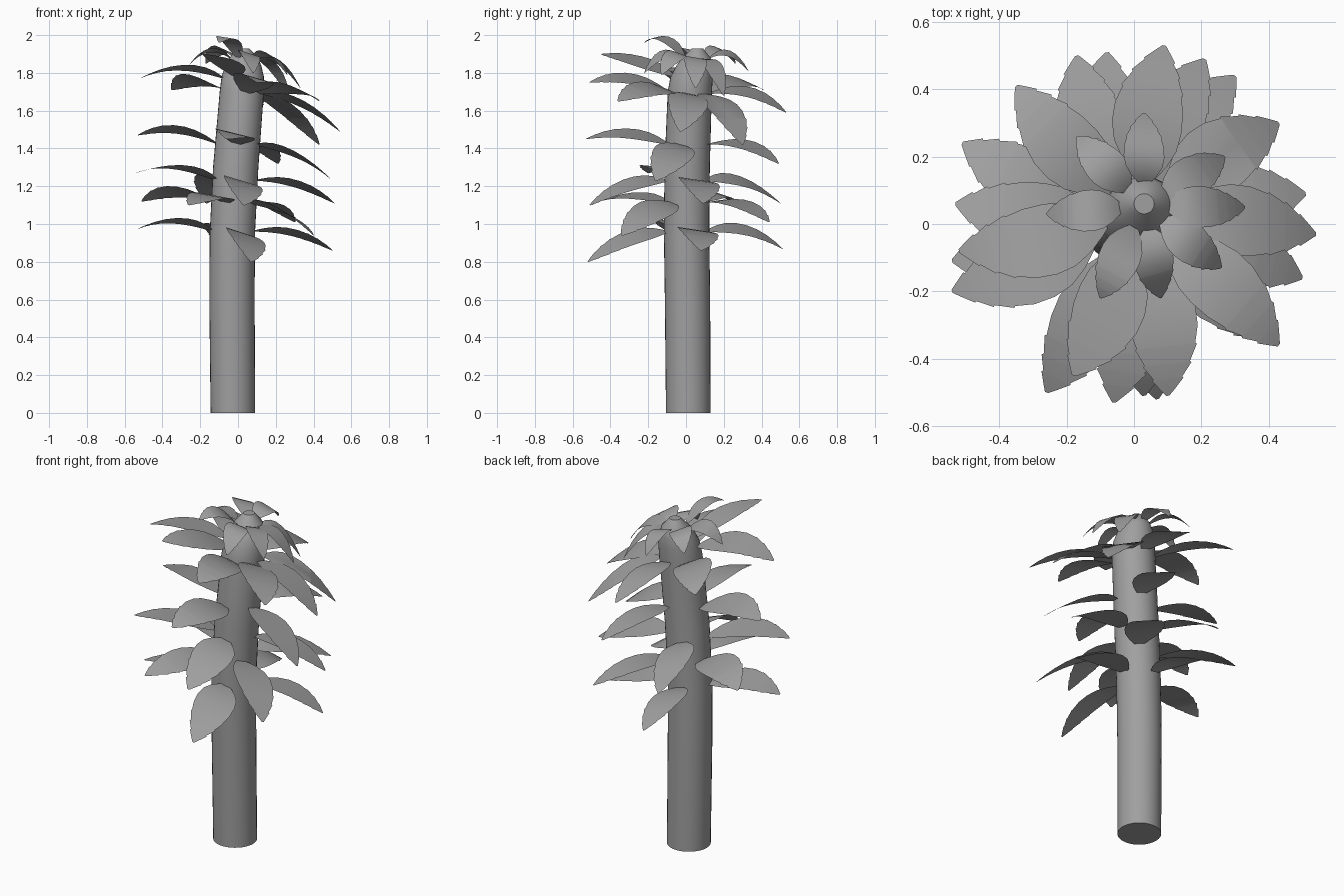
import bpy, bmesh, math
from mathutils import Vector

cube = bpy.data.objects.get("Cube")
if cube:
    bpy.data.objects.remove(cube, do_unlink=True)

grey = bpy.data.materials.new("plain grey")
grey.use_nodes = True
colour = (0.35, 0.35, 0.35, 1)
grey.diffuse_color = colour
grey.node_tree.nodes["Principled BSDF"].inputs["Base Color"].default_value = colour


def finish(name, bm):
    mesh = bpy.data.meshes.new(name)
    bmesh.ops.recalc_face_normals(bm, faces=bm.faces)
    bm.to_mesh(mesh)
    bm.free()
    mesh.materials.append(grey)
    obj = bpy.data.objects.new(name, mesh)
    bpy.context.collection.objects.link(obj)
    bpy.ops.object.select_all(action="DESELECT")
    obj.select_set(True)
    bpy.context.view_layer.objects.active = obj
    bpy.ops.object.shade_smooth_by_angle(angle=math.radians(40))


# Stem: rings along a gently leaning axis, closed by a blunt tip (x, y, z, radius)
RINGS = [(-.027, .012, 0, .118), (-.032, .008, .6, .12), (-.03, .003, .95, .12),
         (-.012, .006, 1.3, .12), (.02, .02, 1.7, .117), (.025, .03, 1.78, .112),
         (.028, .045, 1.84, .095), (.03, .055, 1.88, .075), (.03, .06, 1.93, .03)]
SIDES = 32


def stem_centre(z):
    for a, b in zip(RINGS, RINGS[1:]):
        if z <= b[2]:
            return Vector(a[:3]).lerp(Vector(b[:3]), (z - a[2]) / (b[2] - a[2]))


bm = bmesh.new()
loops = []
for x, y, z, r in RINGS:
    loops.append([bm.verts.new((x + r * math.cos(k * math.tau / SIDES),
                                y + r * math.sin(k * math.tau / SIDES), z))
                  for k in range(SIDES)])
for a, b in zip(loops, loops[1:]):
    for k in range(SIDES):
        n = (k + 1) % SIDES
        bm.faces.new((a[k], a[n], b[n], b[k]))
bm.faces.new(loops[0])
bm.faces.new(loops[-1])
finish("stem", bm)

# Leaves: arched thin blades with a lightly toothed outline, all tipped toward one side
LEAN = Vector((.27, .2, 1))
OUTLINE = [(0, .1), (.06, .34), (.15, .64), (.27, .9), (.4, 1), (.54, .98), (.66, .85),
           (.67, .89), (.78, .66), (.79, .7), (.88, .42), (.89, .45), (.96, .2), (1, .05)]


def leaf(name, tip, base_z, width, base_r, arch, sweep):
    tip = Vector(tip)
    centre = stem_centre(base_z)
    out = Vector((tip.x - centre.x, tip.y - centre.y, 0)).normalized()
    base = Vector((centre.x, centre.y, base_z)) + out * base_r
    side = LEAN.cross(tip - base).normalized()
    bm = bmesh.new()
    rows = []
    for t, w in OUTLINE:
        bow = 4 * t * (1 - t)
        p = base.lerp(tip, t) + Vector((0, 0, arch * bow)) + side * sweep * bow
        rows.append([bm.verts.new(p + side * w * width / 2 * s) for s in (-1, 0, 1)])
    for a, b in zip(rows, rows[1:]):
        for k in range(2):
            bm.faces.new((a[k], a[k + 1], b[k + 1], b[k]))
    bmesh.ops.solidify(bm, geom=bm.faces[:], thickness=.01)
    finish(name, bm)


# Whorls of large leaves: base height, arch, then tips
WHORLS = [
    (.96, .05, [(.5, .08, .86), (-.08, .51, .87), (-.54, -.11, .97), (.07, -.52, .8)]),
    (1.11, .05, [(.4, -.34, .94), (.3, .44, 1.01), (-.51, .24, 1.12), (-.26, -.5, 1.1)]),
    (1.23, .05, [(.51, .09, 1.11), (-.17, .5, 1.11), (-.54, -.2, 1.27), (.03, -.51, 1.1)]),
    (1.42, .05, [(.5, -.16, 1.23), (.21, .49, 1.32), (-.53, .06, 1.47), (-.06, -.53, 1.45)]),
    (1.69, .055, [(.54, -.03, 1.49), (.43, .3, 1.42), (.09, .53, 1.59), (-.35, .41, 1.71),
                  (.43, -.36, 1.65), (.1, -.51, 1.75)]),
    (1.77, .055, [(-.52, -.08, 1.77)]),
    (1.78, .03, [(-.18, -.45, 1.9)])]
for w, (z, arch, tips) in enumerate(WHORLS, 1):
    for k, tip in enumerate(tips, 1):
        leaf(f"leaf_{w}_{k}", tip, z, .215, .1, arch, .02)

# Small crown leaves around the tip
CROWN = [(-.26, .03, 1.84), (-.17, .26, 1.85), (.03, .33, 1.81), (.27, .2, 1.68),
         (.33, .05, 1.72), (.26, -.13, 1.79), (.08, -.22, 1.8), (-.1, -.22, 1.96)]
for k, tip in enumerate(CROWN, 1):
    leaf(f"crown_leaf_{k}", tip, 1.87, .125, .06, .065, 0)
